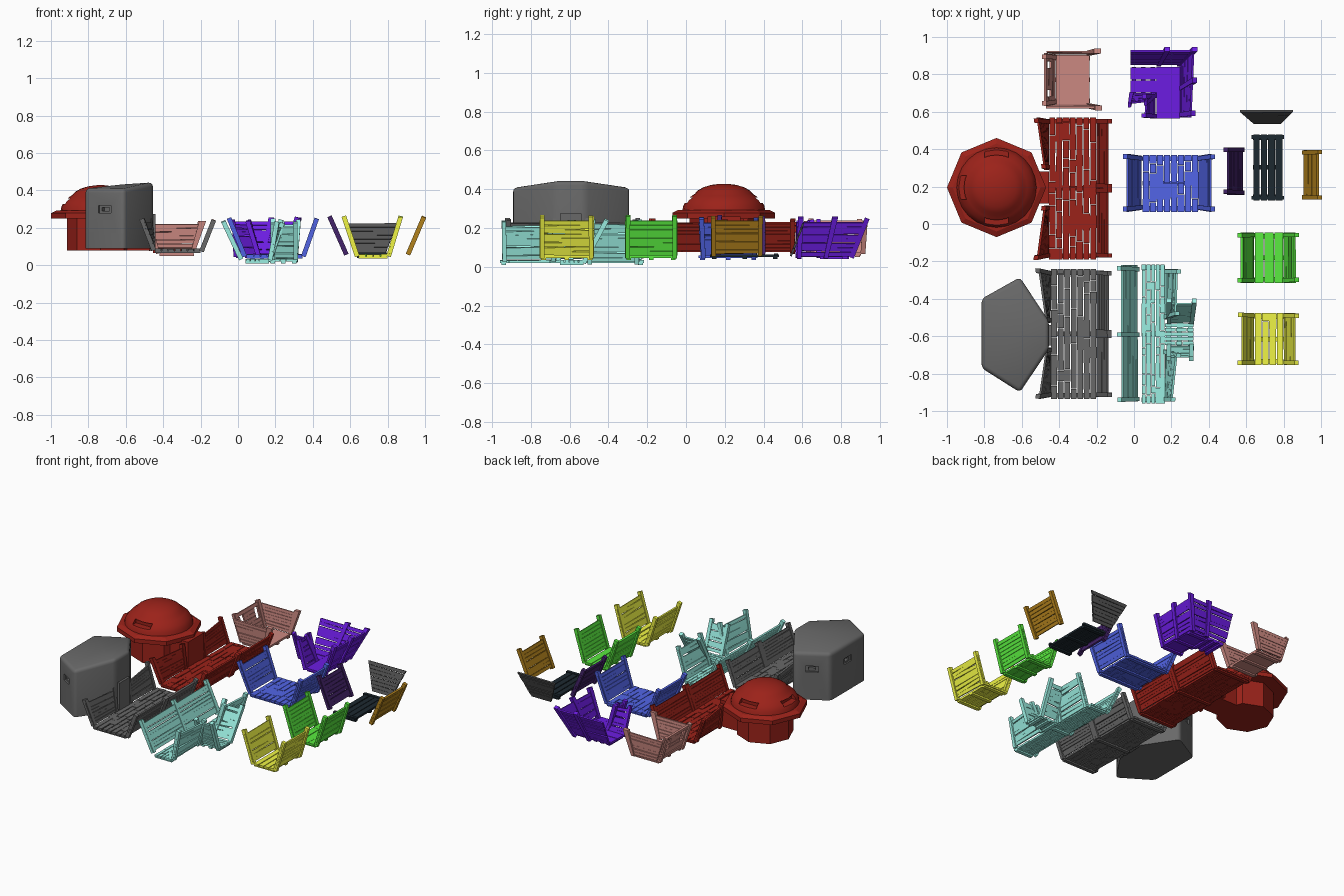
import bpy, bmesh, math, random
from mathutils import Vector as V, Matrix

if "Cube" in bpy.data.objects:
    bpy.data.objects.remove(bpy.data.objects["Cube"])
random.seed(4)
MATS = {}
COL = dict(red=(.33, .016, .010), teal=(.33, .86, .76), blue=(.085, .13, .80), purple=(.15, .012, .76),
           pink=(.60, .25, .22), yellow=(.87, .91, .06), green=(.10, .83, .05), gold=(.44, .22, .012),
           navy=(.012, .022, .03), plum=(.055, .016, .14), dark=(.09, .09, .09), grey=(.14, .14, .14))


def finish(name, bm, col):
    bmesh.ops.recalc_face_normals(bm, faces=bm.faces)
    me = bpy.data.meshes.new(name)
    bm.to_mesh(me)
    bm.free()
    ob = bpy.data.objects.new(name, me)
    bpy.context.collection.objects.link(ob)
    if col not in MATS:
        MATS[col] = bpy.data.materials.new(col)
        MATS[col].diffuse_color = (*COL[col], 1)
    me.materials.append(MATS[col])
    return ob


def hexa(bm, quad, off):
    lo = [bm.verts.new(p) for p in quad]
    hi = [bm.verts.new(p + off) for p in quad]
    bm.faces.new(lo[::-1])
    bm.faces.new(hi)
    for i in range(4):
        j = (i + 1) % 4
        bm.faces.new((lo[i], lo[j], hi[j], hi[i]))


def box(bm, x0, x1, y0, y1, z0, z1):
    hexa(bm, [V((x0, y0, z0)), V((x1, y0, z0)), V((x1, y1, z0)), V((x0, y1, z0))], V((0, 0, z1 - z0)))


def wall(name, col, a, b, la, lb, z0, z1, posts=(.05, .95), n=8, ext=.13, holes=(), jit=.1):
    """Plank wall from a to b, outside on the right hand; la/lb = lean of each end."""
    bm = bmesh.new()
    A, B = V((*a, z0)), V((*b, z0))
    C, D = V((a[0] + la[0], a[1] + la[1], z1)), V((b[0] + lb[0], b[1] + lb[1], z1))
    at = lambda s, t: (A.lerp(B, s)).lerp(C.lerp(D, s), t)
    nrm = (B - A).cross(C + D - A - B).normalized()
    for i in range(n):
        hole = holes if .4 < (i + .5) / n < .8 else ()
        cuts = [0] + [s for h in hole for s in h] + [1]
        for s0, s1 in zip(cuts[::2], cuts[1::2]):
            j = [random.uniform(-jit, jit) / n for _ in range(2)]
            t0, t1 = (i + .03) / n, (i + .95) / n
            hexa(bm, [at(s0, t0 + j[0]), at(s1, t0 + j[1]), at(s1, t1 + j[1]), at(s0, t1 + j[0])],
                 nrm * random.uniform(.009, .013))
    w = .0115 / (B - A).length
    for s in posts:
        k, e = random.uniform(-.5, .5) * w, ext + random.uniform(-.03, .03)
        o = nrm * -.004
        hexa(bm, [at(s - w, -.06) + o, at(s + w, -.06) + o, at(s + w + k, 1 + e) + o, at(s - w + k, 1 + e) + o],
             nrm * .025)
    return finish(name, bm, col)


def floor(name, col, x0, x1, y0, y1, z, n=6, seg=.09, along_y=True):
    """Strips of short planks with open cracks, laid on cross beams."""
    bm = bmesh.new()
    u0, u1, v0, v1 = (x0, x1, y0, y1) if along_y else (y0, y1, x0, x1)
    w = (u1 - u0) / n
    for i in range(n):
        v = v0
        while v < v1 - .005:
            e = min(v1, v + seg * random.uniform(.7, 1.4))
            if v1 - e < .025:
                e = v1
            g = random.choice((0, .0022, .003))
            r = (u0 + i * w + g, u0 + (i + 1) * w - g)
            q = (*r, v, e - .001) if along_y else (v, e - .001, *r)
            box(bm, *q, z - .010, z + random.uniform(.002, .005))
            v = e
    for v in (v0 + .02, (v0 + v1) / 2, v1 - .02):
        q = (u0, u1, v - .012, v + .012) if along_y else (v - .012, v + .012, u0, u1)
        box(bm, *q, z - .020, z - .008)
    return finish(name, bm, col)


def carve(ob, boxes):
    """Cut (centre, angle, size) boxes out of an object."""
    bm = bmesh.new()
    for c, ang, size in boxes:
        m = Matrix.Translation(c) @ Matrix.Rotation(ang, 4, 'Z') @ Matrix.Diagonal((*size, 1))
        bmesh.ops.create_cube(bm, size=1, matrix=m)
    cut = finish("slit_cutter", bm, 'grey' if ob.name.startswith('faceted') else 'red')
    cut.hide_render = True
    mod = ob.modifiers.new("slits", 'BOOLEAN')
    mod.operation, mod.object, mod.solver, mod.use_self = 'DIFFERENCE', cut, 'EXACT', True


def apply_smooth(ob, deg):
    bpy.ops.object.select_all(action='DESELECT')
    ob.select_set(True)
    bpy.context.view_layer.objects.active = ob
    for m in list(ob.modifiers):
        bpy.ops.object.modifier_apply(modifier=m.name)
    bpy.ops.object.shade_smooth_by_angle(angle=math.radians(deg))


def lathe(bm, prof, n, cx, cy):
    rings = [[bm.verts.new((cx + r * math.cos(k * math.tau / n), cy + r * math.sin(k * math.tau / n), z))
              for k in range(n)] for r, z in prof]
    for p, q in zip(rings, rings[1:]):
        for k in range(n):
            bm.faces.new((p[k], p[(k + 1) % n], q[(k + 1) % n], q[k]))
    bm.faces.new(rings[0])
    bm.faces.new(rings[-1])


# Red domed bunker: octagonal body with rim, neck, round dome with slits
CX, CY = -.735, .195
bm = bmesh.new()
lathe(bm, [(.178, .08), (.178, .25), (.265, .25), (.265, .278), (.235, .293)], 8, CX, CY)
finish("domed_bunker_body", bm, 'red')
bm = bmesh.new()
box(bm, -.60, -.455, .11, .28, .08, .26)
finish("domed_bunker_neck", bm, 'red')
bm = bmesh.new()
lathe(bm, [(.215, .285), (.209, .315), (.193, .342), (.165, .366), (.15, .376), (.135, .393), (.105, .41),
           (.065, .422), (.02, .428)], 24, CX, CY)
dome = finish("bunker_dome", bm, 'red')
carve(dome, [((CX + .185 * math.cos(a), CY + .185 * math.sin(a), .343), a, (.06, .13, .03))
             for a in (math.pi, math.pi / 2, -math.pi / 2)])
apply_smooth(dome, 35)

# Grey faceted bunker with sloping roof, gun slits and door
pts = [(-.815, -.40, .41), (-.815, -.77, .41), (-.61, -.90, .408), (-.455, -.67, .443), (-.455, -.52, .443),
       (-.61, -.285, .408)]
bm = bmesh.new()
lo = [bm.verts.new((x, y, .09)) for x, y, z in pts]
hi = [bm.verts.new((x, y, z)) for x, y, z in pts]
top = bm.verts.new((-.62, -.59, .432))
bm.faces.new(lo)
for i in range(6):
    j = (i + 1) % 6
    bm.faces.new((lo[i], lo[j], hi[j], hi[i]))
    bm.faces.new((hi[i], hi[j], top))
edges = [e for e in bm.edges if top not in e.verts and not (e.verts[0] in lo and e.verts[1] in lo)]
bmesh.ops.bevel(bm, geom=edges, offset=.022, segments=3, profile=.5, affect='EDGES')
hut = finish("faceted_bunker", bm, 'grey')
cuts = []
for i in (0, 1, 5):
    p, q = V(pts[i]), V(pts[(i + 1) % 6])
    c, d = (p + q) / 2, q - p
    a = math.atan2(d.y, d.x)
    c.z = .3
    cuts += [(c, a, (.08, .02, .04)), (c, a, (.045, .07, .02))]
carve(hut, cuts)
apply_smooth(hut, 32)
bm = bmesh.new()
box(bm, -.47, -.44, -.65, -.54, .08, .275)
finish("faceted_bunker_door", bm, 'grey')

# Long trenches leading to the bunkers
for tag, col, y0, y1, d0, d1, xl in (("domed", 'red', -.19, .57, .10, .29, -.455),
                                     ("faceted", 'grey', -.935, -.24, -.66, -.53, -.445)):
    ym = (y0 + y1) / 2
    floor(tag + "_trench_floor", col, xl, -.20, y0, y1, .085, 7, .07)
    wall(tag + "_trench_left_wall_back", col, (xl, y1 - .01), (xl, d1), (-.055, .01), (-.015, 0), .09, .23)
    wall(tag + "_trench_left_wall_front", col, (xl, d0), (xl, y0 + .01), (-.015, 0), (-.055, -.01), .09, .23)
    for s, (p, q) in (("front", (y0 + .01, ym)), ("back", (ym, y1 - .01))):
        wall(tag + "_trench_right_wall_" + s, col, (-.20, p), (-.20, q), (.055, 0), (.055, 0),
             .085, .225, posts=(.04, .97))

# Teal T-junction trench
floor("junction_floor", 'teal', .04, .165, -.96, -.215, .03, 5, .05)
floor("junction_branch_floor", 'teal', .165, .32, -.65, -.53, .03, 5, .05, along_y=False)
wall("junction_left_wall", 'teal', (.02, -.22), (.02, -.95), (-.08, 0), (-.08, 0), .045, .215,
     posts=(.03, .51, .98), n=9, jit=.2)
wall("junction_right_wall_back", 'teal', (.165, -.51), (.165, -.24), (.05, .02), (.06, 0), .03, .22, jit=.3)
wall("junction_right_wall_front", 'teal', (.165, -.95), (.165, -.67), (.03, 0), (.06, -.02), .04, .21, jit=.3)
wall("branch_back_wall", 'teal', (.315, -.53), (.18, -.53), (.01, .10), (0, .10), .035, .22, jit=.3)
wall("branch_front_wall", 'teal', (.18, -.65), (.315, -.65), (0, -.055), (0, -.055), .045, .21, jit=.3)

# Blue wide trench
floor("wide_trench_floor", 'blue', .045, .345, .065, .37, .055, 8, .07)
wall("wide_trench_left_wall", 'blue', (.04, .365), (.04, .075), (-.07, .01), (-.07, -.01), .06, .23, jit=.15)
wall("wide_trench_right_wall", 'blue', (.345, .075), (.345, .365), (.06, -.01), (.06, .01), .06, .23, jit=.15)

# Purple corner trench
floor("corner_floor", 'purple', .12, .245, .565, .84, .06, 2, .3)
floor("corner_side_floor", 'purple', -.02, .12, .70, .84, .06, 2, .3, along_y=False)
wall("corner_right_wall", 'purple', (.245, .57), (.245, .85), (.055, 0), (.07, .07), .06, .235,
     posts=(.05, .55), jit=.25)
wall("corner_back_wall", 'purple', (.245, .85), (-.02, .85), (.07, .07), (0, .07), .06, .235,
     posts=(.0, .42), jit=.25)
wall("corner_inner_wall", 'purple', (.115, .69), (.115, .57), (-.045, 0), (-.05, 0), .06, .22, jit=.25)
wall("corner_inner_side_wall", 'purple', (-.02, .70), (.115, .70), (-.01, -.05), (-.045, -.04), .06, .22, jit=.25)

# Pink dead-end trench with loopholes
floor("end_trench_floor", 'pink', -.42, -.235, .64, .905, .07, 1, 1)
wall("end_trench_left_wall", 'pink', (-.42, .905), (-.42, .64), (-.05, .01), (-.05, -.01), .075, .24,
     holes=((.15, .28), (.7, .83)), n=7, ext=.06)
wall("end_trench_back_wall", 'pink', (-.235, .905), (-.42, .905), (.05, .01), (-.05, .012), .075, .22,
     posts=(.03,), n=7)
wall("end_trench_front_wall", 'pink', (-.42, .64), (-.235, .64), (-.05, -.01), (.05, -.01), .075, .22,
     posts=(.97,), n=7)

# Green and yellow short trenches
for tag, col, y0, y1, k in (("neat", 'green', -.315, -.045, .05), ("rough", 'yellow', -.755, -.475, .2)):
    floor(tag + "_trench_floor", col, .645, .80, y0, y1, .055, 4 if k > .1 else 3, .2)
    wall(tag + "_trench_left_wall", col, (.642, y1), (.642, y0), (-.06, 0), (-.06, 0), .06, .24, jit=k)
    wall(tag + "_trench_right_wall", col, (.80, y0), (.80, y1), (.055, 0), (.055, 0), .06, .24, jit=k)

# Loose kit panels: floor, two side walls and an end cap
floor("loose_floor", 'navy', .635, .795, .125, .48, .06, 4, .5)
bm = bmesh.new()
for y in (.14, .465):
    box(bm, .628, .802, y - .01, y + .01, .055, .069)
finish("loose_floor_battens", bm, 'navy')
wall("loose_left_wall", 'plum', (.583, .41), (.583, .155), (-.075, 0), (-.075, 0), .07, .24)
wall("loose_right_wall", 'gold', (.905, .13), (.905, .395), (.072, 0), (.072, 0), .07, .24)
wall("loose_end_cap", 'dark', (.785, .535), (.64, .535), (.065, .065), (-.075, .065), .055, .225, posts=(), jit=.05)

for m in bpy.data.materials:
    if m.users and not m.is_grease_pencil:
        m.use_nodes = True
        m.node_tree.nodes["Principled BSDF"].inputs["Base Color"].default_value = m.diffuse_color
